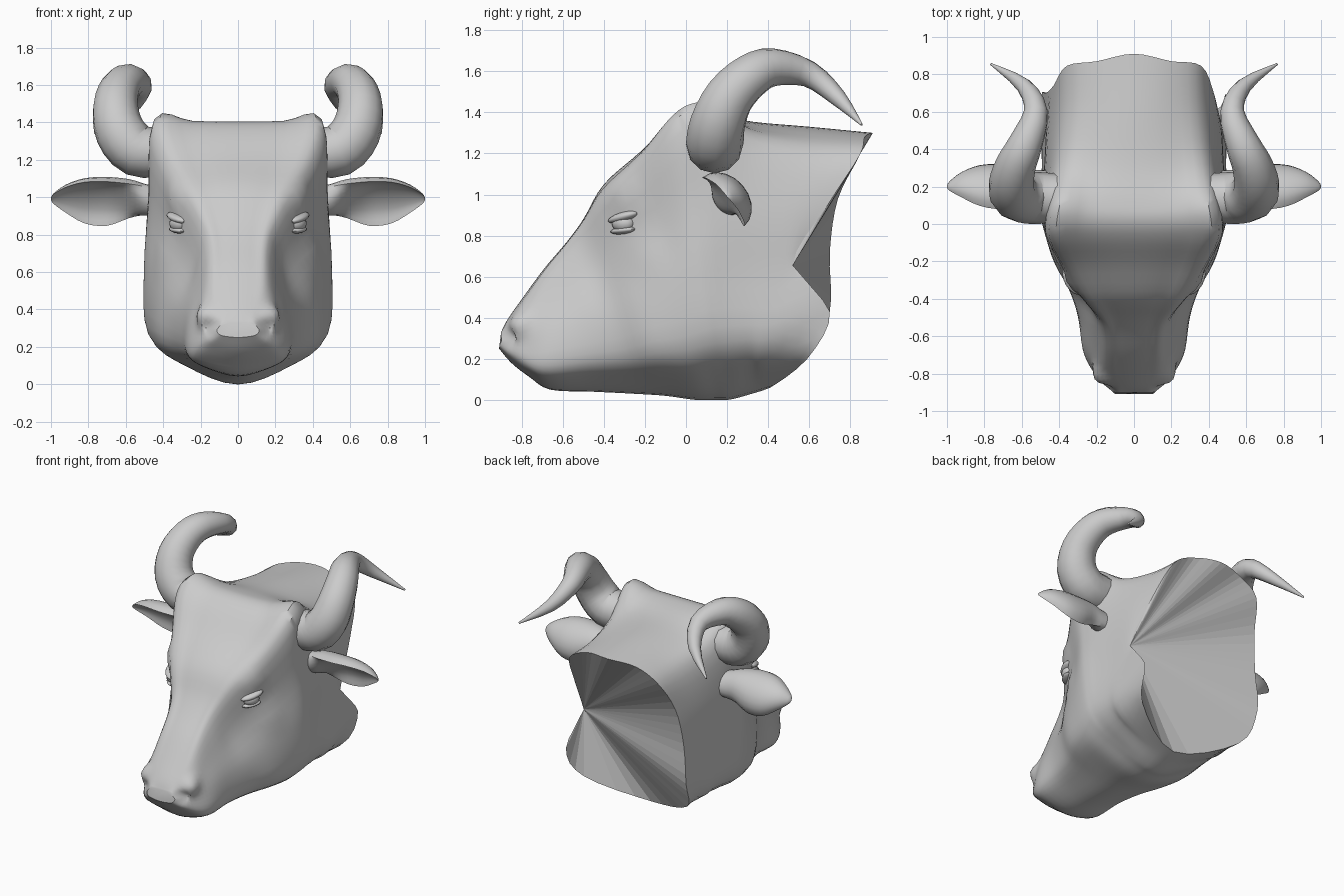
import bpy, bmesh, math
from mathutils import Vector as V

if "Cube" in bpy.data.objects:
    bpy.data.objects.remove(bpy.data.objects["Cube"])

grey = bpy.data.materials.new("hide_grey")
grey.diffuse_color = (0.6, 0.6, 0.6, 1)
grey.use_nodes = True
grey.node_tree.nodes["Principled BSDF"].inputs["Base Color"].default_value = grey.diffuse_color


def spline(pts, n, closed=False):
    """Catmull-Rom through points of any dimension, n steps per span."""
    m, out = len(pts), []
    get = (lambda i: pts[i % m]) if closed else (lambda i: pts[max(0, min(m - 1, i))])
    for i in range(m if closed else m - 1):
        a, b, c, d = get(i - 1), get(i), get(i + 1), get(i + 2)
        for k in range(n):
            t = k / n
            out.append(tuple(q + 0.5 * t * (r - p + t * (2 * p - 5 * q + 4 * r - s + t * (3 * (q - r) + s - p)))
                             for p, q, r, s in zip(a, b, c, d)))
    if not closed:
        out.append(tuple(pts[-1]))
    return out


def finish(name, bm, angle=50):
    bmesh.ops.recalc_face_normals(bm, faces=bm.faces)
    me = bpy.data.meshes.new(name)
    bm.to_mesh(me)
    bm.free()
    ob = bpy.data.objects.new(name, me)
    bpy.context.collection.objects.link(ob)
    me.materials.append(grey)
    bpy.ops.object.select_all(action='DESELECT')
    ob.select_set(True)
    bpy.context.view_layer.objects.active = ob
    bpy.ops.object.shade_smooth_by_angle(angle=math.radians(angle))
    return ob


def loft(rings, cap_end=True):
    bm = bmesh.new()
    rows = [[bm.verts.new(p) for p in r] for r in rings]
    n = len(rows[0])
    for a, b in zip(rows, rows[1:]):
        for i in range(n):
            bm.faces.new((a[i], a[(i + 1) % n], b[(i + 1) % n], b[i]))
    bm.faces.new(rows[0])
    if cap_end:
        bm.faces.new(rows[-1])
    return bm, rows


# Head sections: top y,z, bottom y,z, corner drop, half widths from top to bottom
SECTIONS = [
    (-.90, .33, -.91, .25, .00, .08, .10, .11, .10, .07),
    (-.87, .39, -.85, .18, .02, .10, .14, .16, .16, .10),
    (-.80, .49, -.76, .11, .03, .14, .20, .215, .23, .18),
    (-.69, .64, -.66, .05, .03, .15, .21, .26, .27, .19),
    (-.58, .77, -.45, .04, .03, .16, .23, .29, .29, .18),
    (-.50, .88, -.25, .03, .04, .19, .25, .34, .34, .20),
    (-.40, 1.05, -.10, .02, .06, .27, .32, .41, .42, .25),
    (-.22, 1.21, .05, .00, .05, .38, .41, .47, .46, .28),
    (-.08, 1.345, .15, .00, .01, .45, .47, .50, .48, .28),
    (.02, 1.40, .20, .00, -.01, .45, .48, .50, .48, .28),
    (.13, 1.395, .25, .01, -.01, .43, .48, .49, .48, .29),
    (.32, 1.355, .32, .03, .09, .40, .47, .48, .48, .30),
    (.60, 1.33, .37, .045, .13, .37, .455, .475, .485, .33),
]
LEVELS = (.30, .55, .80, .92)


def half_section(yt, zt, yb, zb, drop, wt, *ws):
    pts = [(0, yt, zt), (wt * .55, yt, zt - drop * .25), (wt, yt, zt - drop)]
    pts += [(w, yt + (yb - yt) * t, zt + (zb - zt) * t) for w, t in zip(ws, LEVELS)]
    return pts + [(0, yb, zb)]


def mirrored(half, other=None):
    return half + [(-x, y, z) for x, y, z in (other or half)[-2:0:-1]]


# Ragged cut edge of the neck, uneven between the two sides
cut = [(0, .91, 1.30), (.20, .87, 1.28), (.36, .845, 1.19), (.43, .69, .95),
       (.47, .52, .655), (.49, .70, .43), (.42, .59, .20), (0, .41, .06)]
cut_left = list(cut)
cut_left[3:5] = [(.43, .74, .98), (.47, .70, .72)]

STEP = 4
control = [mirrored(half_section(*s)) for s in SECTIONS] + [mirrored(cut, cut_left)]
around = [spline(r, STEP, True) for r in control]
columns = [spline(list(c), STEP) for c in zip(*around)]
bm, rows = loft([list(r) for r in zip(*columns)], cap_end=False)

# Local sculpting: nostrils, nostril wings, eye sockets, brows and cheekbones
DENTS = [((.15, -.875, .30), .07, (-.02, .04, 0)),
         ((.18, -.82, .37), .10, (.025, -.02, .01)),
         ((.33, -.33, .86), .12, (-.015, .015, 0)),
         ((.36, -.32, .99), .13, (.025, -.015, 0)),
         ((.36, -.18, .70), .16, (.02, 0, 0))]
moves = []
for v in bm.verts:
    d = V()
    for c, r, push in DENTS:
        f = 1 - (V((abs(v.co.x), v.co.y, v.co.z)) - V(c)).length / r
        if f > 0:
            s = f * f * (3 - 2 * f)
            d += V((math.copysign(push[0], v.co.x), push[1], push[2])) * s
    moves.append((v, d))
for v, d in moves:
    v.co += d

# Flat fan closing the neck from one cut corner
ring, hub = rows[-1], 4 * STEP
n = len(ring)
fan = [bm.faces.new((ring[hub], ring[(hub + k) % n], ring[(hub + k + 1) % n]))
       for k in range(1, n - 1)]
first_fan = len(bm.faces) - len(fan)
head = finish("head", bm, 40)
for p in head.data.polygons[first_fan:]:
    p.use_smooth = False

# Horn path: x, y, z, radius
HORN = [(.40, .14, 1.24, .13), (.54, .14, 1.25, .14), (.63, .155, 1.35, .135),
        (.655, .215, 1.48, .122), (.63, .32, 1.58, .108), (.58, .43, 1.62, .092),
        (.525, .60, 1.585, .065), (.59, .74, 1.47, .042), (.765, .855, 1.34, .006)]
# Ear stations: x, y, z, half width, outer depth, inner depth
EAR = [(.40, .21, .97, .08, .07, -.07), (.50, .20, .98, .10, .08, -.06),
       (.58, .18, .98, .12, .11, .0), (.70, .18, .965, .155, .125, .06),
       (.82, .19, .97, .145, .11, .055), (.92, .20, .985, .09, .07, .03),
       (.985, .20, .99, .035, .025, .01), (1.0, .20, .99, .006, .004, -.002)]


def horn_rings(side):
    path, ref, out = spline(HORN, 3), V((0, 1, 0)), []
    for i, p in enumerate(path):
        c = V(p[:3])
        tan = (V(path[min(i + 1, len(path) - 1)][:3]) - V(path[max(i - 1, 0)][:3])).normalized()
        ref = (ref - tan * ref.dot(tan)).normalized()   # steady frame along the path
        w = tan.cross(ref)
        ring = [c + (ref * math.cos(a) + w * math.sin(a)) * p[3]
                for a in (math.tau * k / 12 for k in range(12))]
        out.append([(side * q.x, q.y, q.z) for q in ring])
    return out


def ear_rings(side):
    u, nrm, out = V((0, .65, -.76)), V((0, .76, .65)), []
    arc = [math.pi * k / 10 for k in range(11)]
    for x, y, z, w, outer, inner in spline(EAR, 3):
        ring = [u * w * math.cos(a) + nrm * outer * math.sin(a) for a in arc]
        ring += [u * w * .9 * math.cos(a) + nrm * inner * math.sin(a) for a in arc[-2:0:-1]]
        out.append([(side * x, y + q.y, z + q.z) for q in ring])
    return out


for side, tag in ((1, "right"), (-1, "left")):
    finish("horn_" + tag, loft(horn_rings(side))[0])
    finish("ear_" + tag, loft(ear_rings(side))[0])
    # Eyeball with a tilted upper and lower lid
    for name, pos, size, tilt in (("eyeball_", (.318, -.305, .86), (.045, .06, .045), 0),
                                  ("upper_lid_", (.325, -.305, .89), (.045, .085, .024), .25),
                                  ("lower_lid_", (.32, -.305, .825), (.04, .07, .018), .1)):
        bm = bmesh.new()
        bmesh.ops.create_uvsphere(bm, u_segments=16, v_segments=10, radius=1)
        bmesh.ops.scale(bm, vec=size, verts=bm.verts)
        ob = finish(name + tag, bm)
        ob.location = (side * pos[0], pos[1], pos[2])
        ob.rotation_euler = (tilt, 0, -side * .54)
